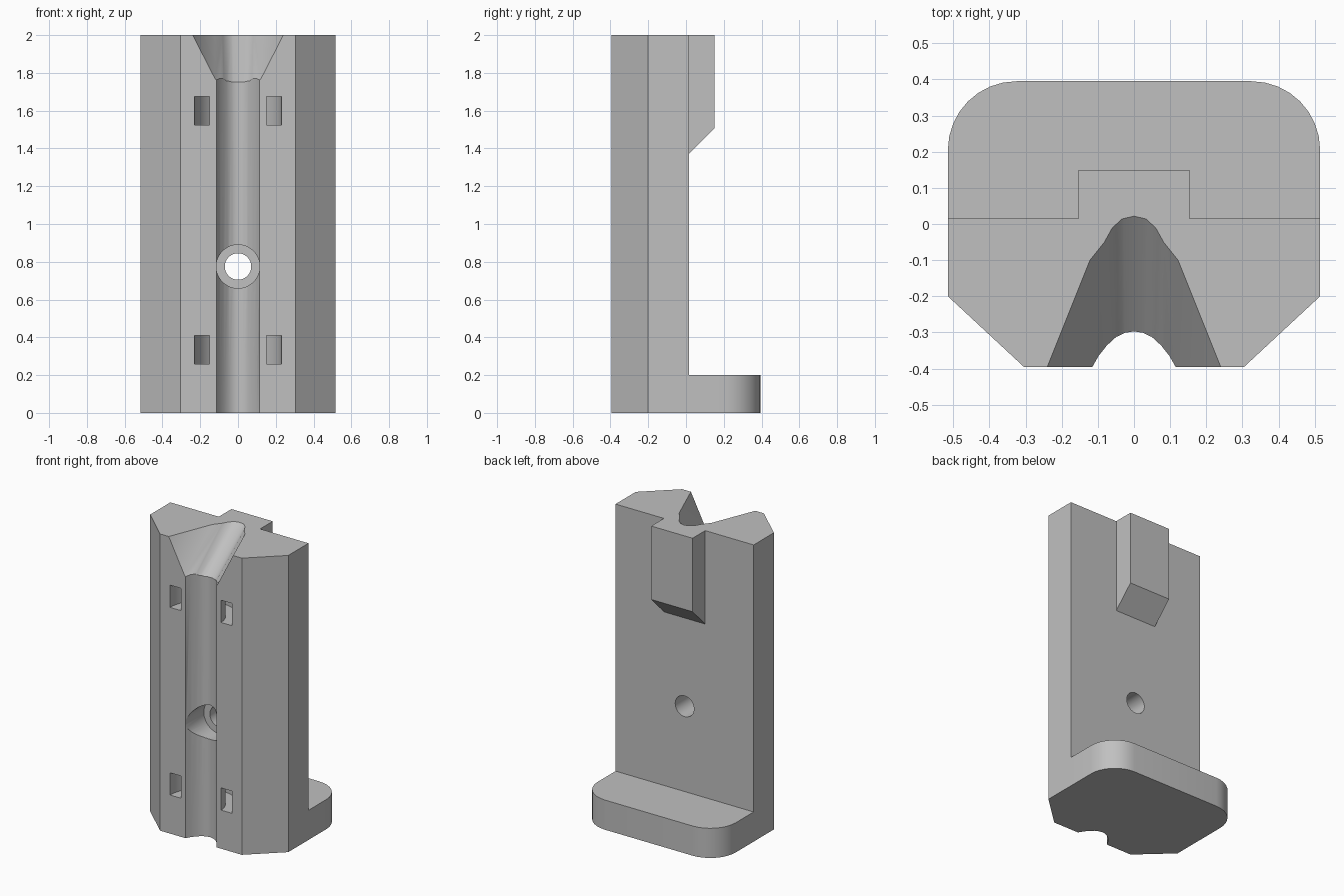
import bpy, bmesh, math
from mathutils import Vector

cube = bpy.data.objects.get("Cube")
if cube:
    bpy.data.objects.remove(cube, do_unlink=True)

grey = bpy.data.materials.new("light grey")
grey.use_nodes = True
colour = (0.53, 0.53, 0.53, 1)
grey.diffuse_color = colour
grey.node_tree.nodes["Principled BSDF"].inputs["Base Color"].default_value = colour


def mirrored(half):
    """Close a right-hand half profile across the centre line."""
    return half + [(-a, b) for a, b in reversed(half) if a > 0]


def prism(name, points, sweep):
    """Sweep a closed polygon of 3D points along a vector."""
    bm = bmesh.new()
    face = bm.faces.new([bm.verts.new(p) for p in points])
    new = bmesh.ops.extrude_face_region(bm, geom=[face], use_keep_orig=True)["geom"]
    bmesh.ops.translate(bm, vec=sweep, verts=[g for g in new if isinstance(g, bmesh.types.BMVert)])
    bmesh.ops.recalc_face_normals(bm, faces=bm.faces)
    mesh = bpy.data.meshes.new(name)
    bm.to_mesh(mesh)
    bm.free()
    mesh.materials.append(grey)
    obj = bpy.data.objects.new(name, mesh)
    bpy.context.collection.objects.link(obj)
    return obj


def upright(name, outline, z0, z1):
    return prism(name, [(x, y, z0) for x, y in outline], (0, 0, z1 - z0))


def bore(name, radius, z, y0, y1):
    ring = [math.tau * i / 48 for i in range(48)]
    return prism(name, [(radius * math.cos(a), y0, z + radius * math.sin(a)) for a in ring], (0, y1 - y0, 0))


def combine(target, tool, operation):
    mod = target.modifiers.new(tool.name, "BOOLEAN")
    mod.operation, mod.solver, mod.object = operation, "EXACT", tool
    bpy.context.view_layer.objects.active = target
    bpy.ops.object.modifier_apply(modifier=mod.name)
    bpy.data.objects.remove(tool, do_unlink=True)


front, back, side = -0.395, 0.015, 0.515

# Main column with chamfered front corners
holder = upright("holder_body", mirrored([(0.305, front), (side, -0.2), (side, back)]), 0, 2)

# Foot with rounded back corners
r = 0.19
corner = [(side - r + r * math.cos(a), 0.395 - r + r * math.sin(a))
          for a in [math.pi / 2 * i / 8 for i in range(9)]]
combine(holder, upright("foot", mirrored([(side, -0.1)] + corner), 0, 0.2), "UNION")

# Hook block on the back with a sloping underside
hook_side = [(-0.05, 1.305), (0.15, 1.505), (0.15, 2), (-0.05, 2)]
combine(holder, prism("hook", [(-0.154, y, z) for y, z in hook_side], (0.308, 0, 0)), "UNION")

# Full-height groove down the front
groove = [(0.115, -0.5), (0.115, front), (0.098, -0.365), (0.075, -0.336),
          (0.05, -0.313), (0.025, -0.301), (0, -0.297)]
combine(holder, upright("groove", mirrored(groove), -0.1, 2.1), "DIFFERENCE")

# Sloping funnel at the top, swept up and back
funnel = [(0.305, 2.12), (0.24, 2), (0.122, 1.77), (0.082, 1.731),
          (0.06, 1.7), (0.033, 1.681), (0, 1.675)]
slope = Vector((0, 1, 0.78))
section = [Vector((x, front, z)) - 0.2 * slope for x, z in mirrored(funnel)]
combine(holder, prism("funnel", section, 0.9 * slope), "DIFFERENCE")

# Curved strap channels running behind the groove
for z0 in (0.26, 1.525):
    turns = [math.pi * i / 32 for i in range(33)]
    arcs = [[(rad * math.cos(a), front + rad * math.sin(a)) for a in turns] for rad in (0.23, 0.15)]
    outer = [(0.23, -0.45)] + arcs[0] + [(-0.23, -0.45)]
    inner = [(-0.15, -0.45)] + arcs[1][::-1] + [(0.15, -0.45)]
    combine(holder, upright("strap_channel", outer + inner, z0, z0 + 0.15), "DIFFERENCE")

# Screw hole and its counterbore
combine(holder, bore("counterbore", 0.115, 0.775, -0.5, -0.2), "DIFFERENCE")
combine(holder, bore("screw_hole", 0.07, 0.775, -0.5, 0.1), "DIFFERENCE")

bpy.ops.object.select_all(action="DESELECT")
holder.select_set(True)
bpy.context.view_layer.objects.active = holder
bpy.ops.object.shade_smooth_by_angle(angle=math.radians(30))
